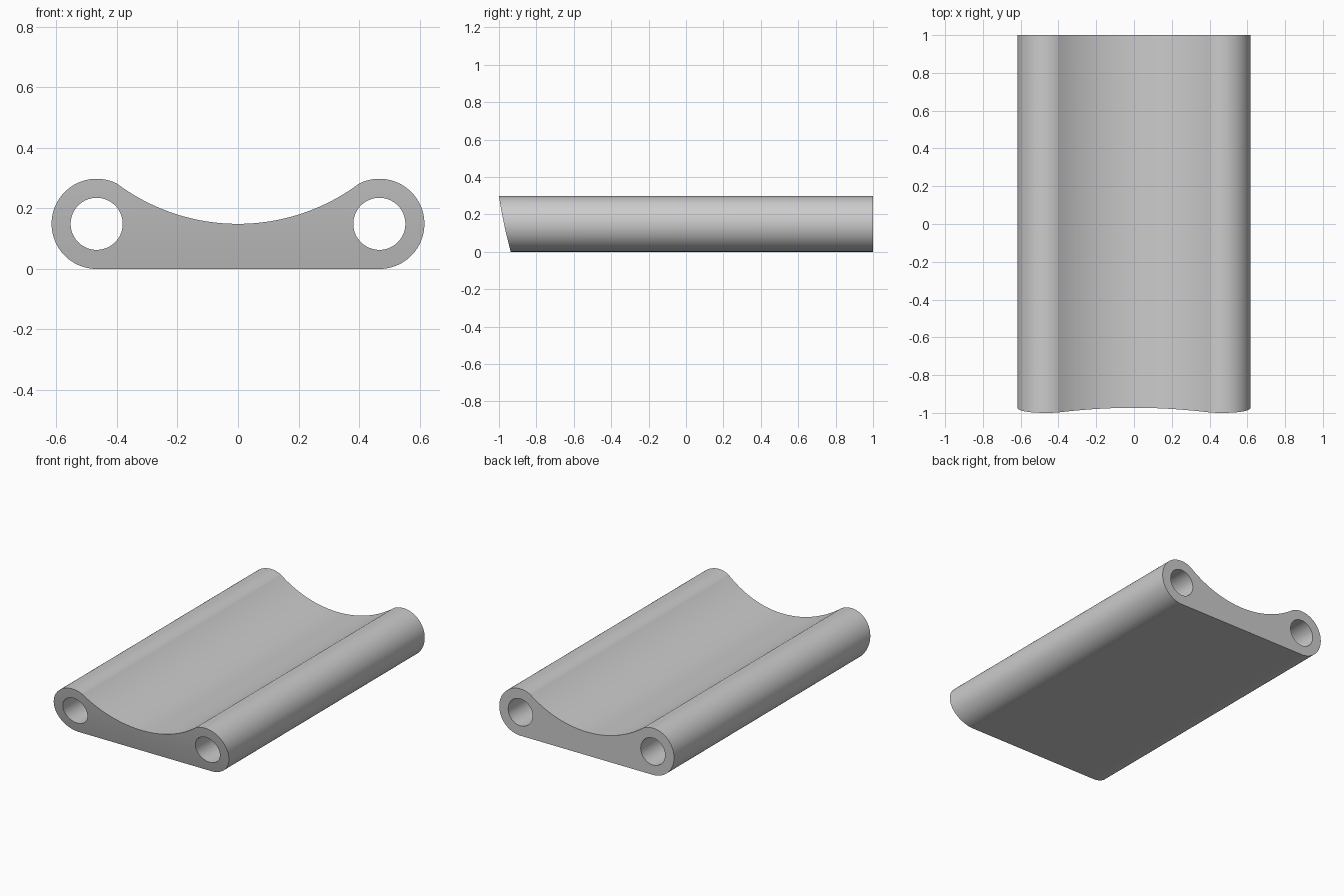
import bpy, bmesh, math
from mathutils import Vector

if "Cube" in bpy.data.objects:
    bpy.data.objects.remove(bpy.data.objects["Cube"])

RIM_X, RIM_Z, RIM_R = 0.467, 0.149, 0.149   # rounded side tubes
HOLE_R = 0.086
SADDLE_R, CREASE_X = 0.668, 0.4             # hollow between the tubes

grey = bpy.data.materials.new("plain grey")
grey.use_nodes = True
grey.diffuse_color = (0.6, 0.6, 0.6, 1)
grey.node_tree.nodes["Principled BSDF"].inputs["Base Color"].default_value = (0.6, 0.6, 0.6, 1)


def prism(name, points, direction):
    """Closed solid from a flat outline swept along a direction."""
    bm = bmesh.new()
    face = bm.faces.new([bm.verts.new(p) for p in points])
    swept = bmesh.ops.extrude_face_region(bm, geom=[face])["geom"]
    bmesh.ops.translate(bm, vec=Vector(direction),
                        verts=[g for g in swept if isinstance(g, bmesh.types.BMVert)])
    bmesh.ops.recalc_face_normals(bm, faces=bm.faces)
    mesh = bpy.data.meshes.new(name)
    bm.to_mesh(mesh)
    bm.free()
    mesh.materials.append(grey)
    obj = bpy.data.objects.new(name, mesh)
    bpy.context.collection.objects.link(obj)
    return obj


def arc(cx, cz, r, start, end, n):
    return [(cx + r * math.cos(start + (end - start) * i / n),
             cz + r * math.sin(start + (end - start) * i / n)) for i in range(n + 1)]


# Cross-section: right half of the rim, mirrored, joined by the hollow
rim_end = math.acos((CREASE_X - RIM_X) / RIM_R)
rim = arc(RIM_X, RIM_Z, RIM_R, -math.pi / 2, rim_end, 72)
swing = math.asin(CREASE_X / SADDLE_R)
hollow = arc(0, RIM_Z + SADDLE_R, SADDLE_R,
             -math.pi / 2 + swing, -math.pi / 2 - swing, 48)[1:-1]
outline = rim + hollow + [(-x, z) for x, z in reversed(rim)]
body = prism("cradle_body", [(x, -1.05, z) for x, z in outline], (0, 2.05, 0))

# Curved undercut of the front end
front = []
for i in range(-2, 15):
    z = 0.298 * i / 12
    t = z / 0.298
    front.append((-1, -0.937 - 0.081 * t + 0.018 * t * t, z))
cutters = [prism("front_cutter", front + [(-1, -1.3, front[-1][2]), (-1, -1.3, front[0][2])],
                 (2, 0, 0))]

# Bores through both side tubes
for side in (-1, 1):
    ring = arc(side * RIM_X, RIM_Z, HOLE_R, 0, 2 * math.pi, 72)[:-1]
    cutters.append(prism("bore_cutter", [(x, -1.2, z) for x, z in ring], (0, 2.4, 0)))

bpy.ops.object.select_all(action='DESELECT')
bpy.context.view_layer.objects.active = body
body.select_set(True)
for cutter in cutters:
    cutter.hide_render = True
    mod = body.modifiers.new("cut", 'BOOLEAN')
    mod.operation = 'DIFFERENCE'
    mod.solver = 'EXACT'
    mod.object = cutter
    bpy.ops.object.modifier_apply(modifier=mod.name)
    bpy.data.objects.remove(cutter)

# Smooth curves, with crisp ends and crisp hollow borders
bpy.ops.object.shade_smooth_by_angle(angle=math.radians(6))
